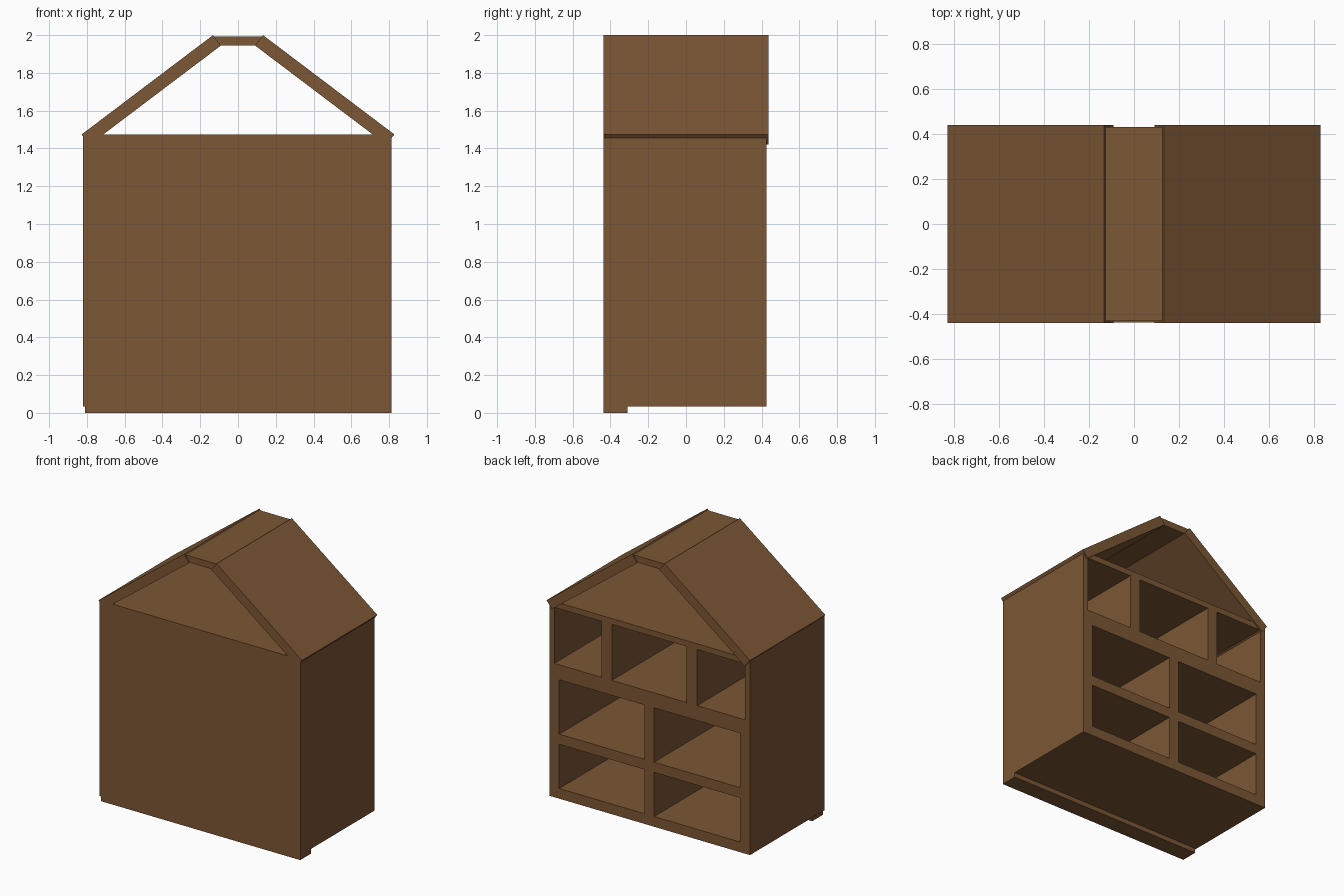
import bpy

if "Cube" in bpy.data.objects:
    bpy.data.objects.remove(bpy.data.objects["Cube"])

wood = bpy.data.materials.new("brown wood")
wood.diffuse_color = (0.20, 0.095, 0.036, 1)
wood.use_nodes = True
wood.node_tree.nodes["Principled BSDF"].inputs["Base Color"].default_value = wood.diffuse_color


def mesh_object(name, verts, faces):
    me = bpy.data.meshes.new(name)
    me.from_pydata(verts, [], faces)
    me.materials.append(wood)
    ob = bpy.data.objects.new(name, me)
    bpy.context.collection.objects.link(ob)
    return ob


def prism(name, profile, y0, y1):
    """Extrude a counter-clockwise (x, z) profile from y0 (front) to y1."""
    n = len(profile)
    verts = [(x, y, z) for y in (y0, y1) for x, z in profile]
    faces = [tuple(range(n)), tuple(range(2 * n - 1, n - 1, -1))]
    faces += [(i, i + n, (i + 1) % n + n, (i + 1) % n) for i in range(n)]
    return mesh_object(name, verts, faces)


def board(name, x0, x1, y0, y1, z0, z1):
    return prism(name, [(x0, z0), (x1, z0), (x1, z1), (x0, z1)], y0, y1)


L, R = -0.82, 0.813          # outer sides
F, B = -0.437, 0.427         # closed front, open back
MID = 0.98                   # joint between lower and upper storeys

# Lower storeys: thick boards, two by two rooms
board("lower_wall_panel", L, R, F, F + 0.06, 0.035, MID)
board("lower_left_side", L, L + 0.08, F + 0.06, B, 0.035, MID)
board("lower_right_side", R - 0.08, R, F + 0.06, B, 0.035, MID)
board("lower_divider", -0.04, 0.04, F + 0.06, B, 0.11, 0.91)
for i, (z0, z1) in enumerate([(0.035, 0.11), (0.435, 0.51), (0.91, MID)]):
    for side, x0, x1 in (("left", L + 0.08, -0.04), ("right", 0.04, R - 0.08)):
        board(f"lower_shelf_{side}_{i}", x0, x1, F + 0.06, B, z0, z1)
for i, (z0, z1) in enumerate([(0.035, 0.11), (0.91, MID)]):
    board(f"divider_end_{i}", -0.04, 0.04, F + 0.06, B, z0, z1)

# Upper storey: thinner boards, three rooms
board("upper_wall_panel", L, R, F, F + 0.04, MID, 1.475)
board("upper_left_side", L, L + 0.04, F + 0.04, B, MID, 1.475)
board("upper_right_side", R - 0.04, R, F + 0.04, B, MID, 1.475)
board("upper_floor", L + 0.04, R - 0.04, F + 0.04, B, MID, 1.02)
board("attic_floor", L + 0.04, R - 0.04, F + 0.04, B, 1.432, 1.475)
board("upper_divider_left", -0.39, -0.305, F + 0.04, B, 1.02, 1.432)
board("upper_divider_right", 0.305, 0.39, F + 0.04, B, 1.02, 1.432)

# Foot strip under the closed front
board("foot_strip", L + 0.01, R, F, -0.31, 0, 0.035)

# Pitched roof boards, mirrored, and the flat ridge board
slope = [(0.785, 1.42), (0.828, 1.474), (0.132, 2.0), (0.09, 1.945)]
prism("roof_right", slope, -0.438, 0.438)
prism("roof_left", [(-x, z) for x, z in reversed(slope)], -0.438, 0.438)
prism("ridge_board", [(-0.09, 1.945), (0.09, 1.945), (0.13, 1.993), (-0.13, 1.993)],
      -0.43, 0.43)
